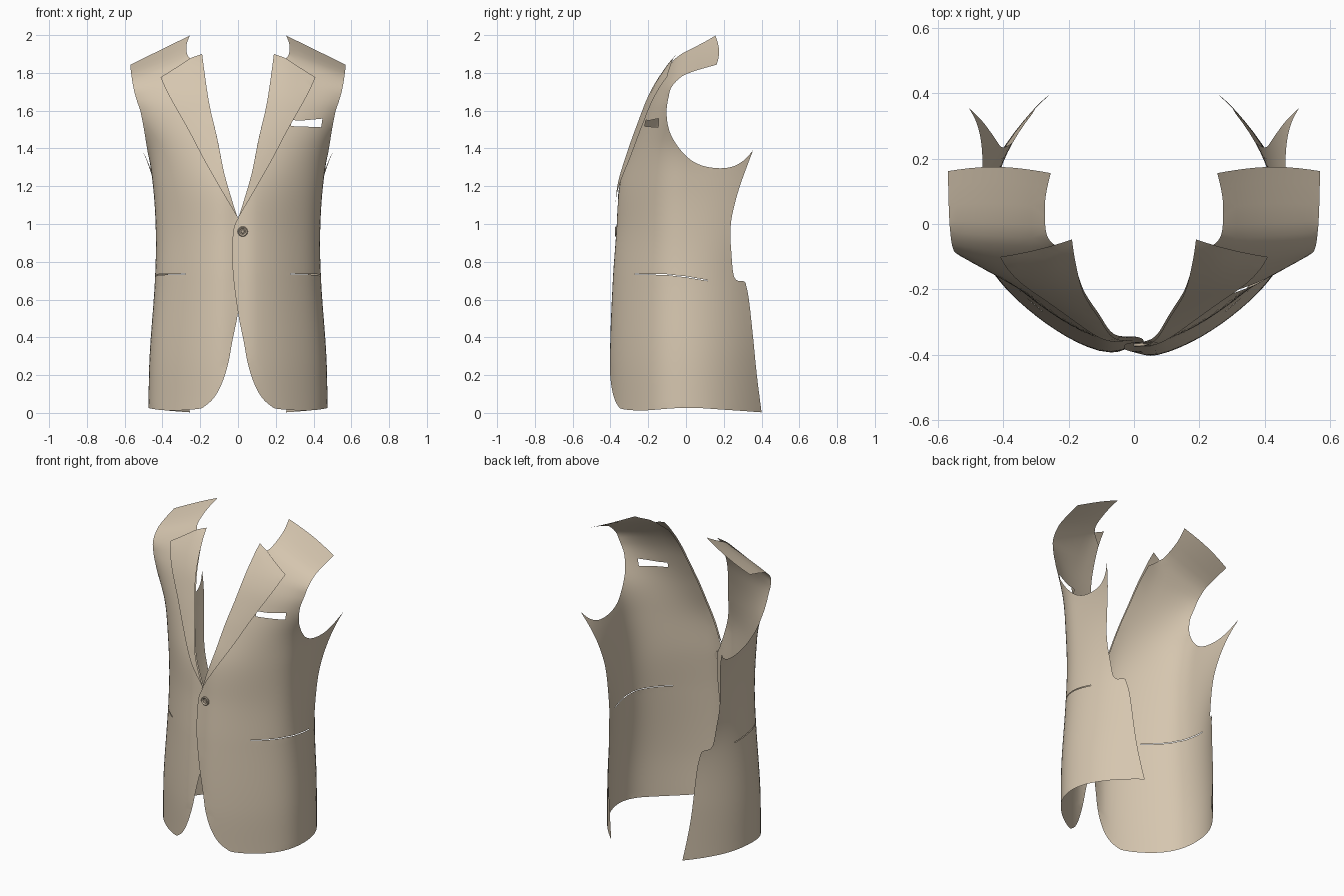
import bpy, bmesh, math
from mathutils import Vector, Matrix
from mathutils.geometry import delaunay_2d_cdt
from mathutils.kdtree import KDTree

if "Cube" in bpy.data.objects:
    bpy.data.objects.remove(bpy.data.objects["Cube"])

cloth = bpy.data.materials.new("beige_cloth")
cloth.diffuse_color = (0.67, 0.565, 0.43, 1)
cloth.use_nodes = True
cloth.node_tree.nodes["Principled BSDF"].inputs["Base Color"].default_value = cloth.diffuse_color
horn = bpy.data.materials.new("button_taupe")
horn.diffuse_color = (0.53, 0.445, 0.34, 1)
horn.use_nodes = True
horn.node_tree.nodes["Principled BSDF"].inputs["Base Color"].default_value = horn.diffuse_color

# Body sections: height, half width, front depth, centre y, back curl, flatness
SECTIONS = [
    (0.0, .475, .402, 0, 1.38, .033), (0.3, .468, .407, 0, 1.3, .033),
    (0.7, .440, .392, 0, 1.1, .033), (0.95, .435, .374, 0, .6, .033),
    (1.2, .450, .355, 0, .1, .025), (1.4, .485, .298, 0, -.2, .005),
    (1.6, .580, .227, 0, -.2, 0), (1.7, .610, .168, -.015, 0, 0),
    (1.8, .620, .080, -.040, 0, 0), (1.9, .620, .035, -.002, 0, 0),
    (1.95, .620, .008, .058, 0, 0), (2.0, .620, .0, .155, 0, 0)]
Q = 0.62   # sheet width of a quarter turn


def section(w):
    """Smoothly interpolated section values at height w."""
    n = len(SECTIONS)
    w = min(max(w, 0.0), 2.0)
    i = max(j for j in range(n - 1) if SECTIONS[j][0] <= w)
    p0, p1 = SECTIONS[max(i - 1, 0)], SECTIONS[i]
    p2, p3 = SECTIONS[i + 1], SECTIONS[min(i + 2, n - 1)]
    h = p2[0] - p1[0]
    t = (w - p1[0]) / h
    out = []
    for c in range(1, 6):
        m1 = (p2[c] - p0[c]) / (p2[0] - p0[0]) * h
        m2 = (p3[c] - p1[c]) / (p3[0] - p1[0]) * h
        out.append((2*t**3 - 3*t*t + 1) * p1[c] + (t**3 - 2*t*t + t) * m1
                   + (3*t*t - 2*t**3) * p2[c] + (t**3 - t*t) * m2)
    return out


def F(x, w):
    """Sheet point from front-view x and height."""
    return Vector((math.asin(x / section(w)[0]) * 2 / math.pi * Q, w))


def S(y, w):
    """Sheet point from side-view y and height."""
    a, b, yc, q, f = section(w)
    if y >= yc:
        return Vector((Q + y - yc, w))
    t = 1.2
    for _ in range(12):
        t = math.acos(min(1, (yc - y + f * math.sin(2*t)**2) / b))
    return Vector((t * 2 / math.pi * Q, w))


def wrap(pt, side, lift):
    """Wrap a sheet point round the body."""
    u, w = pt
    a, b, yc, q, f = section(w)
    if u <= Q:
        t = u / Q * math.pi / 2
        x, y = a * math.sin(t), yc - b * math.cos(t) + f * math.sin(2*t)**2
    else:
        d = u - Q
        x, y = a - q * d * d, yc + d
    if w < 1.5:                                  # overlap at the centre front
        y += 0.016 * math.exp(-(x / 0.05)**2) - 0.009 * side * math.exp(-(x / 0.08)**2)
    k = min(max((w - 1.6) / 0.4, 0), 1)          # shoulder slope
    if w > 1.9 and x > 0.25:                     # bowed shoulder seam
        y += 0.02 * (w - 1.9) / 0.1 * math.sin(math.pi * min(1, (x - 0.25) / 0.36))
    z = w - 0.49 * k * max(0, x - 0.25)
    return Vector((x * side, y - lift, z))


def smooth(pts, n=6):
    """Curve through points, last point left out."""
    out = []
    for i in range(len(pts) - 1):
        p0, p1 = pts[max(i - 1, 0)], pts[i]
        p2, p3 = pts[i + 1], pts[min(i + 2, len(pts) - 1)]
        for j in range(n):
            t = j / n
            out.append(0.5 * (2*p1 + (p2 - p0)*t + (2*p0 - 5*p1 + 4*p2 - p3)*t*t
                              + (3*p1 - p0 - 3*p2 + p3)*t**3))
    return out


def straight(pts, n=8):
    return [p.lerp(q, j / n) for p, q in zip(pts, pts[1:]) for j in range(n)]


def inside(p, loops):
    odd = False
    for lp in loops:
        for a, b in zip(lp, lp[1:] + lp[:1]):
            if (a.y > p.y) != (b.y > p.y):
                if p.x < a.x + (p.y - a.y) / (b.y - a.y) * (b.x - a.x):
                    odd = not odd
    return odd


def sheet(name, loops, side, lift=0.0, step=0.03):
    """Fill sheet outlines with a fine mesh and wrap it."""
    pts, edges = [], []
    for lp in loops:
        s = len(pts)
        pts += lp
        edges += [(s + i, s + (i + 1) % len(lp)) for i in range(len(lp))]
    tree = KDTree(len(pts))
    for i, p in enumerate(pts):
        tree.insert((p.x, p.y, 0), i)
    tree.balance()
    for i in range(-3, 38):
        for j in range(1, int(2 / step) + 1):
            g = Vector((i * step, j * step))
            if tree.find((g.x, g.y, 0))[2] > step * 0.45 and inside(g, loops):
                pts.append(g)
    vs, _, fs, *_ = delaunay_2d_cdt(pts, edges, [], 0, 1e-6)
    keep = []
    for f in fs:
        if inside(sum((vs[i] for i in f), Vector((0, 0))) / len(f), loops):
            keep.append(list(f) if side > 0 else list(f)[::-1])
    me = bpy.data.meshes.new(name)
    me.from_pydata([wrap(v, side, lift) for v in vs], [], keep)
    bm = bmesh.new()
    bm.from_mesh(me)
    bmesh.ops.delete(bm, geom=[v for v in bm.verts if not v.link_faces], context='VERTS')
    bm.to_mesh(me)
    bm.free()
    me.shade_smooth()
    me.materials.append(cloth)
    ob = bpy.data.objects.new(name, me)
    bpy.context.collection.objects.link(ob)


# Panel outline: front edge and hem, back edge, armhole, shoulder, neck, roll line
roll = [F(.19, 1.83), F(.17, 1.73), F(.133, 1.55), F(.08, 1.3), F(.03, 1.12), F(0, 1.03)]
front = [F(0, 1.03), F(-.024, .97), F(-.03, .85), F(-.025, .72), F(0, .53), F(.03, .38),
         F(.05, .27), F(.08, .17), F(.12, .09), F(.17, .04), F(.22, .02),
         S(-.22, .013), S(0, .027), S(.2, .017), S(.4, .003)]
back_low = [S(.4, .003), S(.375, .2), S(.355, .4), S(.333, .6), S(.315, .69)]
back = [S(.315, .69), S(.30, .698), S(.268, .703), S(.25, .74), S(.24, .85), S(.235, .95),
        S(.245, 1.05), S(.285, 1.2), S(.355, 1.39)]
armhole = [S(.355, 1.39), S(.31, 1.34), S(.25, 1.305), S(.18, 1.295), S(.1, 1.305),
           S(.04, 1.33), S(0, 1.36), S(-.05, 1.42), S(-.09, 1.5), F(.515, 1.59),
           F(.537, 1.69), F(.553, 1.79), F(.562, 1.88), F(.567, 1.94), F(.57, 2)]
shoulder = [F(.57, 2), F(.4, 2), F(.255, 2)]
neck = [F(.255, 2), F(.272, 1.96), F(.27, 1.91), F(.25, 1.875), F(.19, 1.83)]
outline = [p for c in (front, back_low, back, armhole, shoulder, neck, roll) for p in smooth(c)]

# Pocket openings
hip = [S(-.27, .737), S(-.1, .734), S(0, .723), S(.115, .703),
       S(.115, .699), S(0, .718), S(-.1, .730), S(-.27, .734)]
hip_slit = straight(hip + hip[:1], 5)
breast = [F(.28, 1.518), F(.44, 1.512), F(.447, 1.558), F(.34, 1.548), F(.28, 1.55)]
breast_slit = straight(breast + breast[:1], 6)

# Lapel outline
lapel = (smooth([F(0, 1.03), F(.03, 1.12), F(.08, 1.3), F(.133, 1.55), F(.17, 1.75), F(.19, 1.9)])
         + straight([F(.19, 1.9), F(.41, 1.82)], 10)
         + smooth([F(.41, 1.82), F(.295, 1.555), F(.2, 1.378), F(.1, 1.2), F(0, 1.03)]))

sheet("left_front_panel", [outline, hip_slit, breast_slit], 1)
sheet("right_front_panel", [outline, hip_slit], -1)
sheet("left_lapel", [lapel], 1, 0.012)
sheet("right_lapel", [lapel], -1, 0.012)

# Button: turned profile (radius, depth) with raised rim and a centre knob
profile = [(.027, 0), (.027, .009), (.023, .013), (.018, .011), (.015, .006),
           (.010, .006), (.008, .009), (.001, .009)]
bm = bmesh.new()
N = 24
rings = [[bm.verts.new((r * math.cos(2*math.pi*i/N), r * math.sin(2*math.pi*i/N), d))
          for i in range(N)] for r, d in profile]
for r0, r1 in zip(rings, rings[1:]):
    for i in range(N):
        bm.faces.new((r0[i], r0[(i+1) % N], r1[(i+1) % N], r1[i]))
bm.faces.new(rings[-1])
bm.faces.new(rings[0][::-1])
bm.transform(Matrix.Translation((.025, -.364, .96)) @ Matrix.Rotation(math.pi/2, 4, 'X'))
me = bpy.data.meshes.new("front_button")
bm.to_mesh(me)
bm.free()
me.materials.append(horn)
button = bpy.data.objects.new("front_button", me)
bpy.context.collection.objects.link(button)
bpy.context.view_layer.objects.active = button
button.select_set(True)
bpy.ops.object.shade_smooth_by_angle(angle=math.radians(40))
